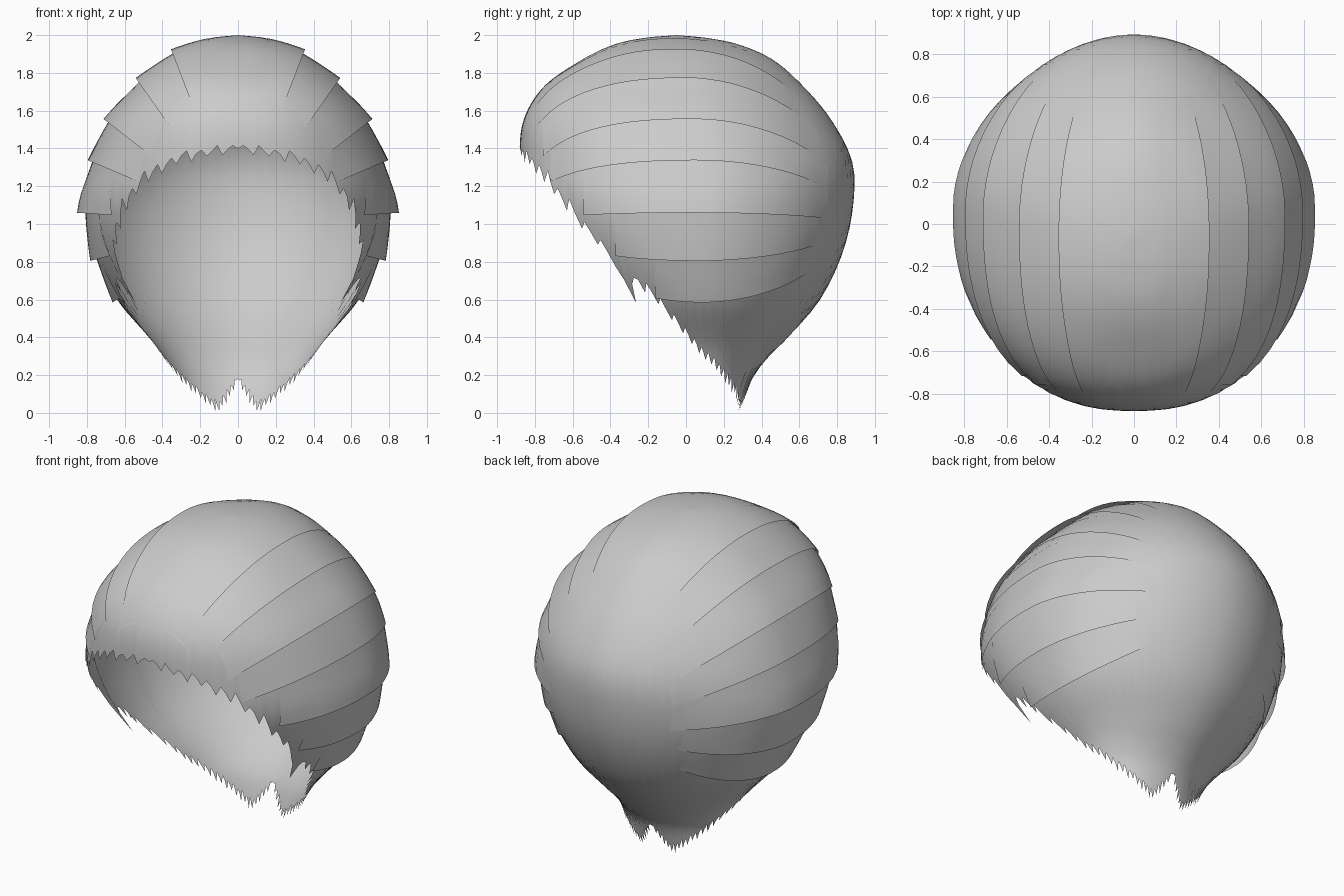
import bpy, bmesh, math, random
from mathutils import Vector
from mathutils.bvhtree import BVHTree

if "Cube" in bpy.data.objects:
    bpy.data.objects.remove(bpy.data.objects["Cube"])

random.seed(4)

# Horizontal slices of the cap: z, half width, front y, back y, centre y
ROWS = [(2.0, 0, -.05, -.05, -.05), (1.985, .14, -.22, .11, -.05),
        (1.95, .25, -.38, .28, -.04), (1.87, .39, -.55, .46, -.02),
        (1.73, .54, -.75, .62, .02), (1.55, .68, -.86, .77, .05),
        (1.33, .77, -.88, .88, .07), (1.1, .81, -.85, .885, .07),
        (.85, .76, -.72, .83, .07), (.6, .64, -.5, .71, .07),
        (.4, .47, -.3, .54, .07), (.3, .40, -.2, .44, .07),
        (.18, .35, -.1, .35, .07), (0, .35, -.1, .29, .07)]

# Rim height by azimuth in degrees (0 = back, 180 = front)
RIM = [(0, .18), (14, .09), (26, .03), (40, .08), (65, .19), (88, .32),
       (99, .43), (106, .53), (112, .64), (117, .71), (119.5, .72), (121.5, .57),
       (124.5, .80), (129, .90), (139, 1.10), (149, 1.25), (162, 1.36), (180, 1.40)]


def slice_at(s):
    i = min(int(s), len(ROWS) - 2)
    t = s - i
    p1, p2 = ROWS[i], ROWS[i + 1]
    p0 = ROWS[i - 1] if i else [2 * a - b for a, b in zip(p1, p2)]
    p3 = ROWS[i + 2] if i + 2 < len(ROWS) else [2 * b - a for a, b in zip(p1, p2)]
    return [.5 * (2 * b + (c - a) * t + (2 * a - 5 * b + 4 * c - d) * t * t
                  + (3 * b - a - 3 * c + d) * t ** 3)
            for a, b, c, d in zip(p0, p1, p2, p3)]


def shell_point(s, az):
    z, w, yf, yb, yc = slice_at(s)
    sx, cy = math.sin(az), math.cos(az)
    depth, n = (yb - yc, 1.9) if cy > 0 else (yc - yf, 2.4)
    if w < 1e-4 or depth < 1e-4:
        return Vector((0, yc, z))
    r = (abs(sx / w) ** n + abs(cy / depth) ** n) ** (-1 / n)
    return Vector((max(0, r * sx), yc + r * cy, z))


def rim_height(deg):
    for (a, za), (b, zb) in zip(RIM, RIM[1:]):
        if deg <= b:
            return za + (zb - za) * (deg - a) / (b - a)
    return RIM[-1][1]


def row_for_height(z):
    lo, hi = 0.0, len(ROWS) - 1.0
    for _ in range(40):
        mid = (lo + hi) / 2
        lo, hi = (mid, hi) if slice_at(mid)[0] > z else (lo, mid)
    return lo


def grid_faces(bm, grid):
    for a, b in zip(grid, grid[1:]):
        for j in range(len(a) - 1):
            bm.faces.new((a[j], a[j + 1], b[j + 1], b[j]))


def make_object(name, bm):
    bmesh.ops.remove_doubles(bm, verts=bm.verts, dist=1e-5)
    bmesh.ops.recalc_face_normals(bm, faces=bm.faces)
    me = bpy.data.meshes.new(name)
    bm.to_mesh(me)
    ob = bpy.data.objects.new(name, me)
    bpy.context.collection.objects.link(ob)
    for p in me.polygons:
        p.use_smooth = True
    mod = ob.modifiers.new("mirror", 'MIRROR')
    mod.merge_threshold = .0005
    return ob


# Hair cap: columns run from the crown down to a ragged rim
COLS, STEPS = 108, 40
bm = bmesh.new()
grid = []
for i in range(COLS + 1):
    deg = 180 * i / COLS
    z = rim_height(deg)
    amp = .03 if deg < 110 or deg > 150 else .04
    if not 116 < deg < 125 and 0 < i < COLS:
        z += (-1, .1, .9)[i % 3] * amp * random.uniform(.6, 1.3)
    end = row_for_height(max(.005, z))
    grid.append([bm.verts.new(shell_point(end * j / STEPS, math.radians(deg)))
                 for j in range(STEPS + 1)])
grid_faces(bm, grid)
bmesh.ops.remove_doubles(bm, verts=bm.verts, dist=1e-5)
tree = BVHTree.FromBMesh(bm)
cap = make_object("hair_cap", bm)
if sum(p.normal.dot(p.center - Vector((0, 0, 1))) for p in cap.data.polygons) < 0:
    cap.data.flip_normals()

# Overlapping locks: roll angle start, end, front y, back y, lift
LOCKS = [(9, 21, -.84, .55, .025), (21, 35, -.84, .6, .03),
         (35, 52, -.82, .7, .03), (52, 67, -.78, .75, .025),
         (67, 86, -.6, .75, .045), (86, 104, -.42, .7, .035),
         (104, 122, -.2, .65, .03)]
bm = bmesh.new()
for a0, a1, y0, y1, lift in LOCKS:
    grid = []
    for i in range(25):
        t = i / 24
        y = y0 + (y1 - y0) * t
        row = []
        for j in range(7):
            u = j / 6
            a = math.radians(a0 + (a1 - a0) * u)
            d = Vector((math.sin(a), 0, math.cos(a)))
            hit = tree.ray_cast(Vector((0, y, 1.0)), d)[0]
            if hit is None:
                break
            row.append(hit + d * (.002 + lift * u ** 1.5 * math.sin(math.pi * t) ** .6))
        if len(row) == 7:
            grid.append([bm.verts.new(p) for p in row])
    grid_faces(bm, grid)
locks = make_object("hair_locks", bm)
for p in locks.data.polygons:
    if p.normal.dot(p.center - Vector((0, 0, 1))) < 0:
        p.flip()
